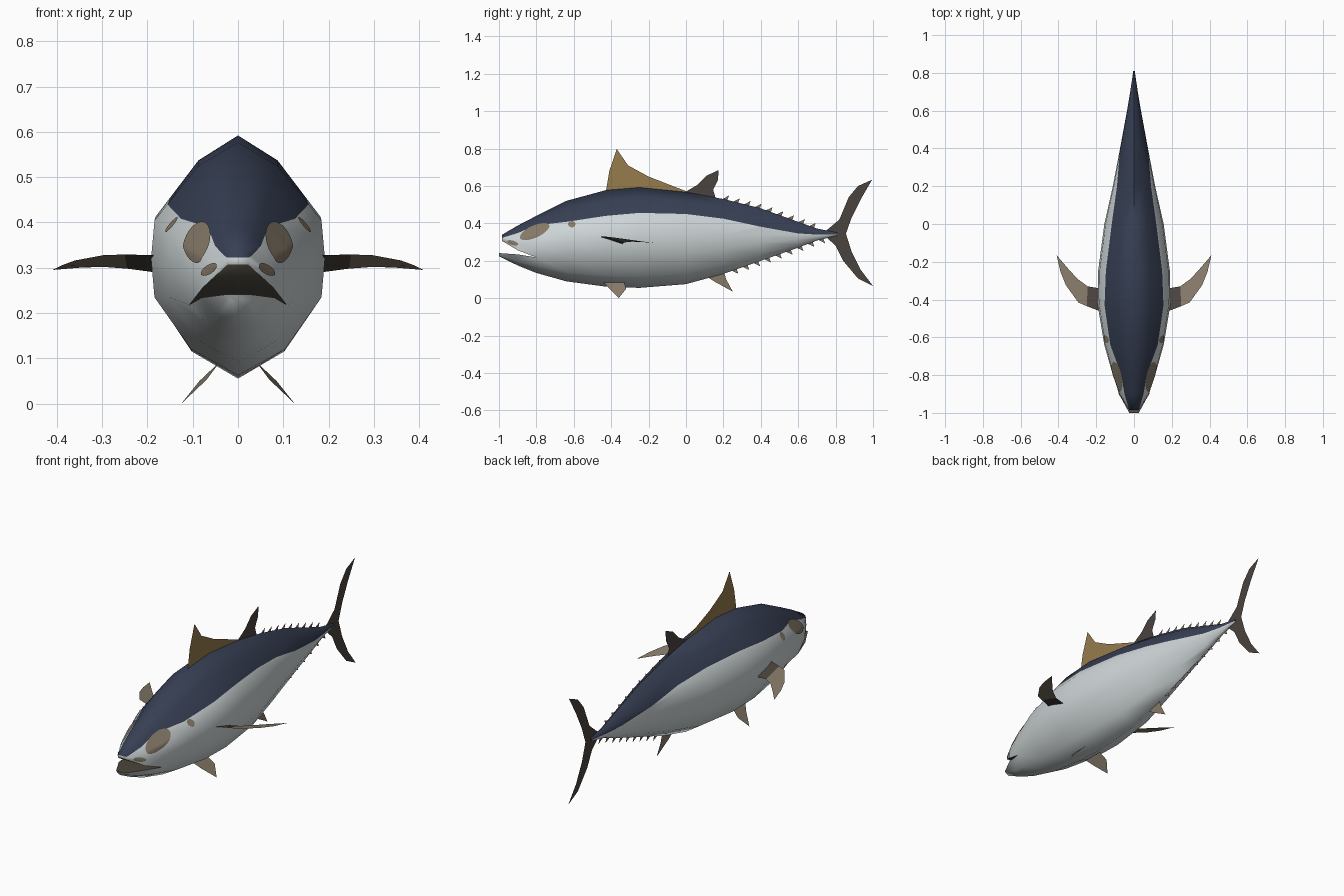
import bpy, bmesh, math
from mathutils import Vector
from mathutils.bvhtree import BVHTree

if "Cube" in bpy.data.objects:
    bpy.data.objects.remove(bpy.data.objects["Cube"])


def material(name, rgb):
    m = bpy.data.materials.new(name)
    m.diffuse_color = (*rgb, 1)
    m.use_nodes = True
    m.node_tree.nodes["Principled BSDF"].inputs["Base Color"].default_value = m.diffuse_color
    return m


BLUE = material("back_blue", (0.038, 0.05, 0.088))
SILVER = material("belly_silver", (0.62, 0.67, 0.68))
DARK = material("fin_dark", (0.07, 0.057, 0.049))
TAUPE = material("taupe", (0.24, 0.195, 0.14))
GOLD = material("fin_gold", (0.31, 0.2, 0.075))
MOUTH = material("mouth_brown", (0.08, 0.07, 0.05))


def finish(bm, name, mats):
    me = bpy.data.meshes.new(name)
    bm.to_mesh(me)
    bm.free()
    for m in mats:
        me.materials.append(m)
    ob = bpy.data.objects.new(name, me)
    bpy.context.collection.objects.link(ob)
    return ob


def sheet(name, faces, mats):
    """Thin fin made of flat polygons: faces = [(points, material index)]."""
    bm = bmesh.new()
    for pts, mi in faces:
        f = bm.faces.new([bm.verts.new(p) for p in pts])
        f.material_index = mi
    bmesh.ops.remove_doubles(bm, verts=bm.verts, dist=1e-5)
    return finish(bm, name, mats)


def mid_fin(name, outline, mat):
    return sheet(name, [([(0, y, z) for y, z in outline], 0)], [mat])


# Body stations: y, top, bottom, half width, height of the colour line
STATIONS = [
    (-0.80, 0.440, 0.135, 0.112, 0.390),
    (-0.64, 0.520, 0.090, 0.157, 0.408),
    (-0.43, 0.577, 0.062, 0.192, 0.440),
    (-0.25, 0.592, 0.055, 0.190, 0.456),
    (0.00, 0.567, 0.075, 0.157, 0.450),
    (0.20, 0.530, 0.130, 0.112, 0.425),
    (0.40, 0.480, 0.200, 0.074, 0.382),
    (0.60, 0.408, 0.270, 0.037, 0.346),
    (0.70, 0.372, 0.308, 0.020, 0.340),
    (0.81, 0.350, 0.335, 0.004, 0.340),
]
LINE = [(-1.01, 0.318), (-0.985, 0.322), (-0.90, 0.348)] + [(s[0], s[4]) for s in STATIONS]
SECTION = [(0, 1), (0.46, 0.795), (0.96, 0.33), (1, 0), (0.96, -0.33), (0.54, -0.775), (0, -1)]


def interp(table, y):
    for (a, za), (b, zb) in zip(table, table[1:]):
        if y <= b:
            return za + (zb - za) * (y - a) / (b - a)
    return table[-1][1]


def ring(bm, y, half):
    """Closed ring from a right-hand half profile that starts and ends on the centre."""
    pts = half + [(-x, z) for x, z in half[-2:0:-1]]
    return [bm.verts.new((x, y, z)) for x, z in pts]


def arc(bm, y, half, upper):
    """Open arc, left lip to right lip for the upper jaw, right to left for the lower."""
    if upper:
        pts = [(-x, z) for x, z in half[:0:-1]] + half
    else:
        pts = half + [(-x, z) for x, z in half[-2::-1]]
    return [bm.verts.new((x, y, z)) for x, z in pts]


def bridge(bm, a, b):
    for i in range(len(a) - 1):
        bm.faces.new((a[i], a[i + 1], b[i + 1], b[i]))


bm = bmesh.new()
rings = []
for y, top, bot, w, _ in STATIONS:
    c, h = (top + bot) / 2, (top - bot) / 2
    rings.append(ring(bm, y, [(u * w, c + v * h) for u, v in SECTION]))
for a, b in zip(rings, rings[1:]):
    bridge(bm, a + a[:1], b + b[:1])
bm.faces.new(rings[-1])
for i in (4, 8):  # mouth corners
    rings[0][i].co.z = 0.218

# Jaws: two arcs forward from the first ring, each closed by a mouth surface
first = rings[0]
upper = [[first[i] for i in (8, 9, 10, 11, 0, 1, 2, 3, 4)],
         arc(bm, -0.90, [(0, 0.388), (0.036, 0.367), (0.072, 0.32), (0.078, 0.285), (0.078, 0.256)], True),
         arc(bm, -0.985, [(0, 0.338), (0.012, 0.335), (0.022, 0.327), (0.025, 0.317), (0.023, 0.307)], True)]
lower = [[first[i] for i in (4, 5, 6, 7, 8)],
         arc(bm, -0.90, [(0.080, 0.234), (0.045, 0.195), (0, 0.175)], False),
         arc(bm, -1.0, [(0.025, 0.241), (0.015, 0.230), (0, 0.224)], False)]
for jaw in (upper, lower):
    for a, b in zip(jaw, jaw[1:]):
        bridge(bm, a, b)
        bm.faces.new((a[0], a[-1], b[-1], b[0])).material_index = 2
    bm.faces.new(jaw[-1])

# Cut the colour line into the skin, one stretch at a time
for (y0, z0), (y1, z1) in zip(LINE, LINE[1:]):
    fs = [f for f in bm.faces if f.material_index != 2 and y0 < f.calc_center_median().y < y1]
    geom = set(fs) | {e for f in fs for e in f.edges} | {v for f in fs for v in f.verts}
    if fs:
        bmesh.ops.bisect_plane(bm, geom=list(geom), dist=1e-5, plane_co=(0, y0, z0),
                               plane_no=(0, z0 - z1, y1 - y0))
for f in bm.faces:
    if f.material_index != 2:
        c = f.calc_center_median()
        f.material_index = 0 if c.z > interp(LINE, c.y) else 1
bmesh.ops.recalc_face_normals(bm, faces=bm.faces)
tree = BVHTree.FromBMesh(bm)
body = finish(bm, "body", [BLUE, SILVER, MOUTH])


def patch(name, y, z, a, b, tilt, side, n=24, rows=6):
    """Thin oval plate laid on the skin."""
    pm = bmesh.new()

    def vert(r, t):
        u, v = a * r * math.cos(t), b * r * math.sin(t)
        yy = y + u * math.cos(tilt) - v * math.sin(tilt)
        zz = z + u * math.sin(tilt) + v * math.cos(tilt)
        hit, no, _, _ = tree.ray_cast(Vector((side, yy, zz)), Vector((-side, 0, 0)))
        return pm.verts.new(hit + no * 0.003)

    prev = None
    centre = vert(0, 0)
    for r in range(1, rows + 1):
        cur = [vert(r / rows, math.tau * i / n) for i in range(n)]
        for i in range(n):
            j = (i + 1) % n
            pm.faces.new((prev[i], cur[i], cur[j], prev[j]) if prev else (centre, cur[i], cur[j]))
        prev = cur
    bmesh.ops.recalc_face_normals(pm, faces=pm.faces)
    return finish(pm, name, [TAUPE])


smooth = [body]
for s, tag in ((1, "right"), (-1, "left")):
    # Painted head markings
    smooth.append(patch("eye_patch_" + tag, -0.808, 0.355, 0.085, 0.032, 0.42, s))
    smooth.append(patch("cheek_spot_" + tag, -0.61, 0.394, 0.02, 0.016, 0, s))
    smooth.append(patch("lip_spot_" + tag, -0.925, 0.296, 0.03, 0.011, -0.3, s))

    # Pectoral fins: dark root, taupe blade
    root = [(0.185, -0.46, 0.328), (0.25, -0.435, 0.329), (0.245, -0.33, 0.298), (0.185, -0.34, 0.29)]
    blade = [(0.25, -0.435, 0.329), (0.295, -0.415, 0.328), (0.36, -0.325, 0.316), (0.39, -0.25, 0.305),
             (0.41, -0.165, 0.295), (0.35, -0.235, 0.300), (0.30, -0.29, 0.302), (0.245, -0.33, 0.298)]
    sheet("pectoral_fin_" + tag,
          [([(s * x, y, z) for x, y, z in p], i) for i, p in enumerate((root, blade))], [DARK, TAUPE])

    # Pelvic fins
    pelvic = [(0.045, -0.44, 0.085), (0.07, -0.41, 0.052), (0.125, -0.36, 0.0),
              (0.085, -0.32, 0.05), (0.048, -0.33, 0.085)]
    sheet("pelvic_fin_" + tag, [([(s * x, y, z) for x, y, z in pelvic], 0)], [TAUPE])

# Fins on the centre plane
mid_fin("front_dorsal_fin", [(-0.43, 0.56), (-0.41, 0.68), (-0.37, 0.797), (-0.31, 0.71),
                             (-0.20, 0.65), (0.0, 0.572), (0.0, 0.55)], GOLD)
mid_fin("rear_dorsal_fin", [(0.0, 0.55), (0.0, 0.57), (0.06, 0.605), (0.11, 0.655), (0.175, 0.685),
                            (0.17, 0.63), (0.145, 0.58), (0.16, 0.53)], DARK)
mid_fin("anal_fin", [(0.09, 0.13), (0.15, 0.09), (0.25, 0.035), (0.215, 0.10), (0.20, 0.15)], TAUPE)
mid_fin("tail_fin", [(0.73, 0.345), (0.82, 0.42), (0.87, 0.54), (0.92, 0.60), (0.995, 0.633),
                     (0.935, 0.53), (0.885, 0.43), (0.855, 0.345), (0.885, 0.25), (0.935, 0.15),
                     (1.0, 0.065), (0.92, 0.105), (0.84, 0.20), (0.80, 0.28)], DARK)

# Finlets along the back and belly ridges
for name, col, up, start in (("back_finlet", 1, 1, 0.19), ("belly_finlet", 2, -1, 0.24)):
    edge = [(s[0], s[col]) for s in STATIONS]
    for i in range(9):
        y = start + i * 0.058
        z = interp(edge, y)
        z2 = interp(edge, y + 0.03)
        mid_fin(f"{name}_{i + 1}", [(y, z - 0.005 * up), (y + 0.04, z2 + 0.024 * up),
                                    (y + 0.03, z2 - 0.005 * up)], TAUPE)

# Soft shading on the skin
bpy.ops.object.select_all(action='DESELECT')
for ob in smooth:
    ob.select_set(True)
bpy.context.view_layer.objects.active = body
bpy.ops.object.shade_smooth_by_angle(angle=math.radians(70))
